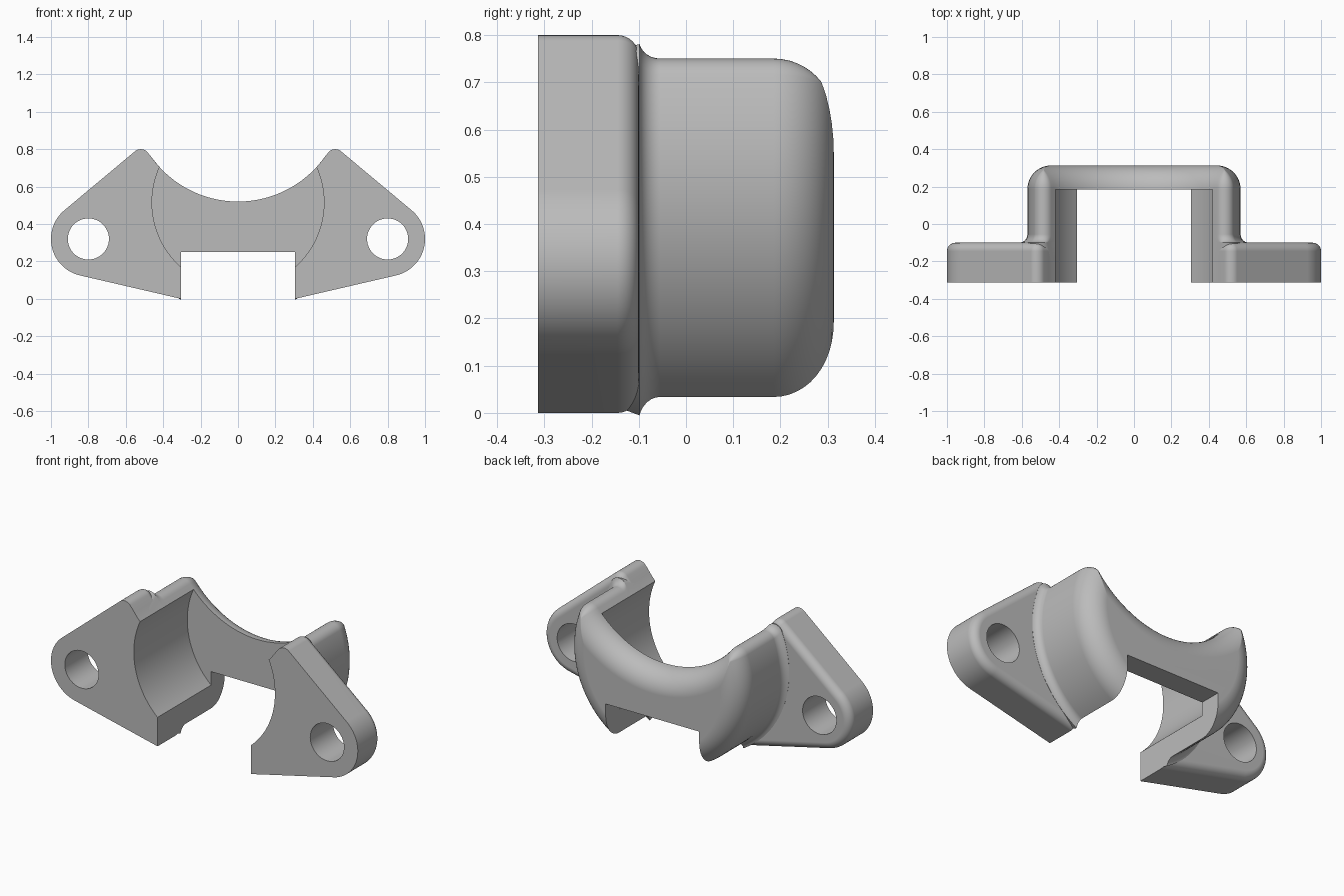
import bpy, bmesh
from math import sin, cos, acos, atan2, pi, radians, hypot

cube = bpy.data.objects.get("Cube")
if cube:
    bpy.data.objects.remove(cube, do_unlink=True)

# Shared dimensions (profiles are drawn in x, z and lofted along y)
FRONT, BACK, FLANGE_BACK, CAVITY_BACK = -0.313, 0.313, -0.10, 0.185
BORE_Z, BORE_R, CUP_R = 0.515, 0.46, 0.57      # cup axis and radii
CUT_Z, CUT_R = 1.09, 0.57                      # scooped top
NOTCH_X, NOTCH_Z = 0.305, 0.25
EAR_X, EAR_Z, EAR_R, HOLE_R = 0.80, 0.32, 0.20, 0.11
TIP_X, TIP_Z, TIP_R = 0.52, 0.752, 0.048

grey = bpy.data.materials.new("plain grey")
grey.use_nodes = True
grey.diffuse_color = (0.5, 0.5, 0.5, 1)
grey.node_tree.nodes["Principled BSDF"].inputs["Base Color"].default_value = (0.5, 0.5, 0.5, 1)


def arc(cx, cz, r, a0, a1, n):
    return [(cx + r * cos(a0 + (a1 - a0) * i / n), cz + r * sin(a0 + (a1 - a0) * i / n))
            for i in range(n + 1)]


def loft(name, rings):
    """Closed solid through (y, outline) rings of equal length."""
    bm = bmesh.new()
    loops = [[bm.verts.new((x, y, z)) for x, z in pts] for y, pts in rings]
    for a, b in zip(loops, loops[1:]):
        for i in range(len(a)):
            j = (i + 1) % len(a)
            bm.faces.new((a[i], a[j], b[j], b[i]))
    bm.faces.new(loops[0])
    bm.faces.new(loops[-1])
    bmesh.ops.recalc_face_normals(bm, faces=bm.faces)
    mesh = bpy.data.meshes.new(name)
    bm.to_mesh(mesh)
    bm.free()
    mesh.materials.append(grey)
    obj = bpy.data.objects.new(name, mesh)
    bpy.context.collection.objects.link(obj)
    return obj


def cutter(name, pts, y0, y1):
    obj = loft(name, [(y0, pts), (y1, pts)])
    obj.hide_render = True
    return obj


def finish(obj, cutters):
    """Apply the cuts, then shade smooth with crisp edges."""
    bpy.ops.object.select_all(action='DESELECT')
    obj.select_set(True)
    bpy.context.view_layer.objects.active = obj
    for c in cutters:
        mod = obj.modifiers.new("cut", 'BOOLEAN')
        mod.operation, mod.solver, mod.object = 'DIFFERENCE', 'EXACT', c
        bpy.ops.object.modifier_apply(modifier=mod.name)
    bpy.ops.object.shade_smooth_by_angle(angle=radians(32))
    mod = obj.modifiers.new("even_shading", 'WEIGHTED_NORMAL')
    mod.keep_sharp = True


def round_over(y_end, r, steps):
    """(y, inset) pairs of a quarter-round edge ending at y_end."""
    return [(y_end - r + r * sin(pi / 2 * i / steps), r * (1 - cos(pi / 2 * i / steps)))
            for i in range(steps + 1)]


# Crescent outline of the cup, with rounded horns
def cup_outline(ro, rc, f):
    gap = CUT_Z - BORE_Z
    a, b = ro - f, rc + f
    h = (a * a - b * b + gap * gap) / (2 * gap)
    kx, kz = (a * a - h * h) ** 0.5, BORE_Z + h
    out_a = atan2(kz - BORE_Z, kx)
    half = arc(0, BORE_Z, ro, -pi / 2, out_a, 32)
    half += arc(kx, kz, f, out_a, atan2(CUT_Z - kz, -kx), 10)[1:]
    half += arc(0, CUT_Z, rc, atan2(kz - CUT_Z, kx), -pi / 2, 24)[1:]
    return half + [(-x, z) for x, z in half[-2:0:-1]]


# Outline of one mounting ear, inset by d
def ear_outline(d, side):
    ex, ez = EAR_X - TIP_X, EAR_Z - TIP_Z
    top_n = atan2(ez, ex) + acos((TIP_R - EAR_R) / hypot(ex, ez))
    px = EAR_X - NOTCH_X
    low_n = atan2(EAR_Z, px) - acos(-EAR_R / hypot(px, EAR_Z))
    to_cut = atan2(CUT_Z - TIP_Z, -TIP_X)
    rc = CUT_R + d
    pts = [(NOTCH_X, d / -sin(low_n))]
    pts += arc(EAR_X, EAR_Z, EAR_R - d, low_n, top_n, 32)
    pts += arc(TIP_X, TIP_Z, TIP_R - d, top_n, to_cut, 10)
    pts += arc(0, CUT_Z, rc, to_cut - pi, -acos(NOTCH_X / rc), 12)[1:]
    return [(side * x, z) for x, z in pts]


# Cutters
bore = cutter("bore_cutter", arc(0, BORE_Z, BORE_R, 0, 2 * pi * 127 / 128, 127), -0.5, CAVITY_BACK)
notch = cutter("notch_cutter", [(-NOTCH_X, -0.5), (NOTCH_X, -0.5),
                                (NOTCH_X, NOTCH_Z), (-NOTCH_X, NOTCH_Z)], -0.5, 0.5)

# Cup: flared where it meets the ears, rounded over at the back
HORN, FLARE, CUP_ROUND = 0.053, 0.045, 0.127
rings = [(-0.2, cup_outline(CUP_R, CUT_R, HORN))]
for i in range(6, -1, -1):
    t = radians(75) * i / 6
    rings.append((FLANGE_BACK + FLARE * (1 - sin(t)),
                  cup_outline(CUP_R + FLARE * (1 - cos(t)), CUT_R, HORN)))
for y, d in round_over(BACK, CUP_ROUND, 12):
    rings.append((y, cup_outline(CUP_R - d, CUT_R + d, max(HORN - d, 0.002))))
cup = loft("bearing_cup", rings)
finish(cup, [bore, notch])

# Mounting ears with bolt holes
for name, side in (("left", 1), ("right", -1)):
    rings = [(FRONT, ear_outline(0, side))]
    rings += [(y, ear_outline(d, side)) for y, d in round_over(FLANGE_BACK, 0.045, 8)]
    ear = loft(name + "_mounting_ear", rings)
    hole = cutter(name + "_hole_cutter",
                  arc(side * EAR_X, EAR_Z, HOLE_R, 0, 2 * pi * 47 / 48, 47), -0.5, 0.1)
    finish(ear, [bore, hole])
    bpy.data.objects.remove(hole, do_unlink=True)

for c in (bore, notch):
    bpy.data.objects.remove(c, do_unlink=True)
